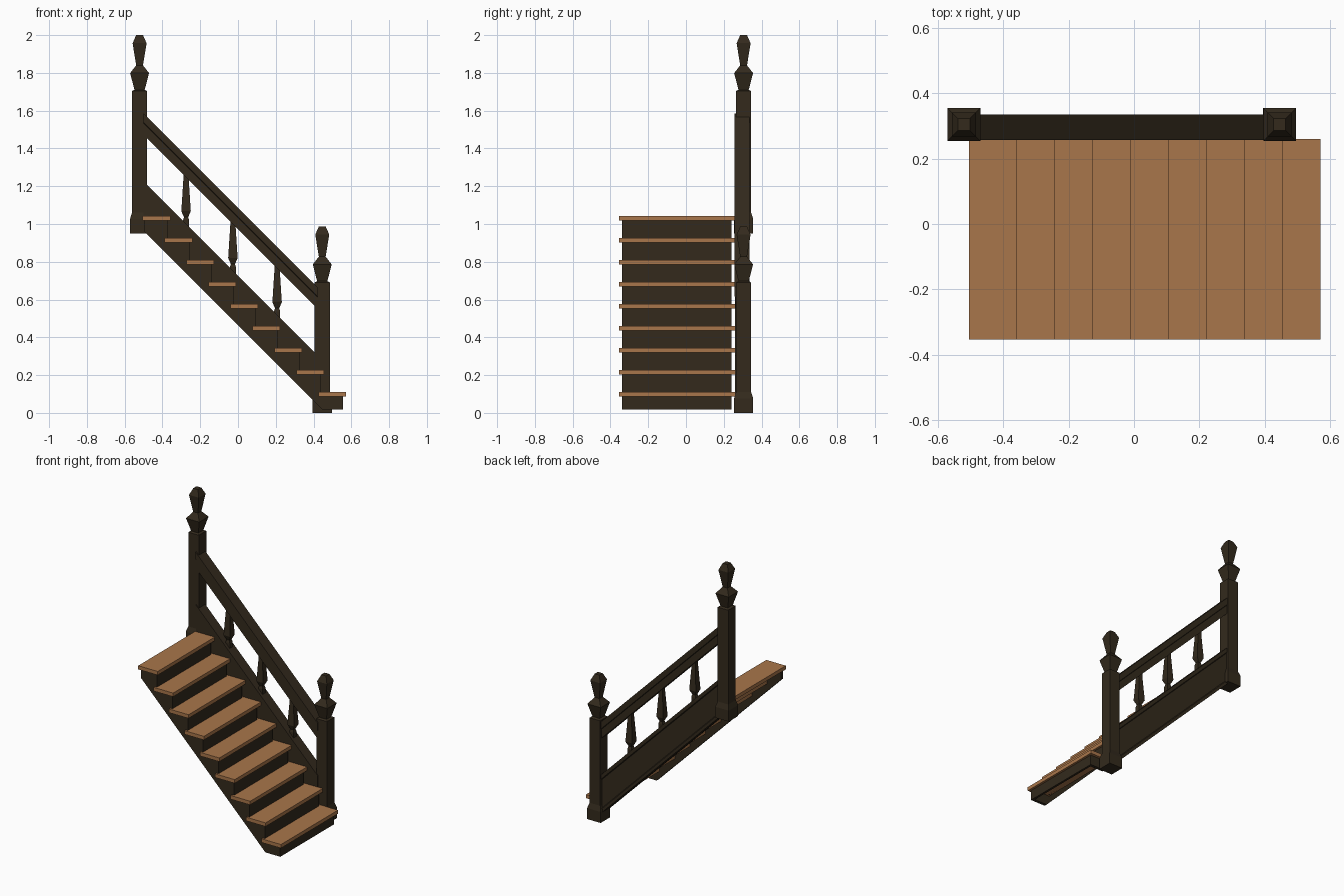
import bpy, bmesh

if "Cube" in bpy.data.objects:
    bpy.data.objects.remove(bpy.data.objects["Cube"])


def material(name, rgb):
    m = bpy.data.materials.new(name)
    m.diffuse_color = (*rgb, 1)
    m.use_nodes = True
    m.node_tree.nodes["Principled BSDF"].inputs["Base Color"].default_value = m.diffuse_color
    return m


DARK = material("dark_wood", (0.033, 0.023, 0.012))
TREAD = material("tread_wood", (0.395, 0.18, 0.069))


def finish(name, bm, mat):
    bmesh.ops.recalc_face_normals(bm, faces=bm.faces)
    me = bpy.data.meshes.new(name)
    bm.to_mesh(me)
    bm.free()
    me.materials.append(mat)
    ob = bpy.data.objects.new(name, me)
    bpy.context.collection.objects.link(ob)
    return ob


def loft(name, rings, mat):
    """Join a list of equal-length point rings and cap both ends."""
    bm = bmesh.new()
    loops = [[bm.verts.new(p) for p in ring] for ring in rings]
    n = len(loops[0])
    for a, b in zip(loops, loops[1:]):
        for i in range(n):
            j = (i + 1) % n
            bm.faces.new((a[i], a[j], b[j], b[i]))
    bm.faces.new(loops[0])
    bm.faces.new(loops[-1])
    return finish(name, bm, mat)


def square_turned(name, x, y, profile, mat):
    """Square-section turned part from (half width, z) pairs."""
    rings = [[(x + sx * h, y + sy * h, z) for sx, sy in ((-1, -1), (1, -1), (1, 1), (-1, 1))]
             for h, z in profile]
    return loft(name, rings, mat)


def extrude_y(name, outline, y0, y1, mat):
    return loft(name, [[(x, y, z) for x, z in outline] for y in (y0, y1)], mat)


# Newel posts with faceted finials
def newel(name, x, base, shoulder):
    profile = [(0.051, base), (0.051, base + 0.075), (0.04, base + 0.11),
               (0.04, shoulder - 0.004), (0.034, shoulder), (0.027, shoulder + 0.003),
               (0.05, shoulder + 0.092), (0.018, shoulder + 0.133),
               (0.037, shoulder + 0.25), (0.018, shoulder + 0.293)]
    square_turned(name, x, 0.305, profile, DARK)


newel("upper_newel_post", -0.521, 0.95, 1.707)
newel("lower_newel_post", 0.446, 0.0, 0.694)

# Sloped parts running between the newels: cross-section of (y, height) points
X0, X1 = -0.50, 0.42


def sloped(name, section, offset):
    rings = [[(x, y, offset - x + h) for y, h in section] for x in (X0, X1)]
    return loft(name, rings, DARK)


# Handrail: slightly narrower lower rail under a wider cap
sloped("handrail", [(0.262, 0), (0.331, 0), (0.331, 0.06), (0.336, 0.065),
                    (0.336, 0.113), (0.257, 0.113), (0.257, 0.065), (0.262, 0.06)], 0.973)

# Closed side stringer with edge mouldings on the outer face
sloped("side_stringer", [(0.26, 0), (0.334, 0), (0.334, 0.025), (0.328, 0.032),
                         (0.328, 0.225), (0.334, 0.232), (0.334, 0.262), (0.26, 0.262)], 0.463)

# Balusters between stringer and handrail
for i, x in enumerate((-0.275, -0.027, 0.207)):
    z = 0.725 - x
    square_turned(f"baluster_{i + 1}", x, 0.297,
                  [(0.016, z - 0.03), (0.016, z + 0.02), (0.011, z + 0.036),
                   (0.025, z + 0.068), (0.014, z + 0.24), (0.014, z + 0.275)], DARK)

# Stepped carriages either side, with the stair left hollow underneath
STEPS, RUN, RISE = 9, 0.1163, 0.1165
outline = [(0.445, 0.018), (0.557, 0.018)]
for i in range(STEPS):
    front, top = 0.557 - i * RUN, 0.088 + i * RISE
    back = front - RUN if i < STEPS - 1 else -0.495
    outline += [(front, top), (back, top)]
outline.append((-0.495, 0.958))
extrude_y("outer_carriage", outline, -0.34, -0.32, DARK)
extrude_y("inner_carriage", outline, 0.222, 0.242, DARK)

# Risers, and treads overhanging each step
for i in range(STEPS):
    xr, x1, z = 0.557 - i * RUN, 0.572 - i * RUN, 0.086 + i * RISE
    zb = z - (0.068 if i == 0 else RISE)
    extrude_y(f"riser_{i + 1}", [(xr - 0.015, zb), (xr, zb), (xr, z + 0.002), (xr - 0.015, z + 0.002)],
              -0.339, 0.241, DARK)
    extrude_y(f"tread_{i + 1}", [(x1 - 0.147, z), (x1, z), (x1, z + 0.025), (x1 - 0.147, z + 0.025)],
              -0.354, 0.261, TREAD)
